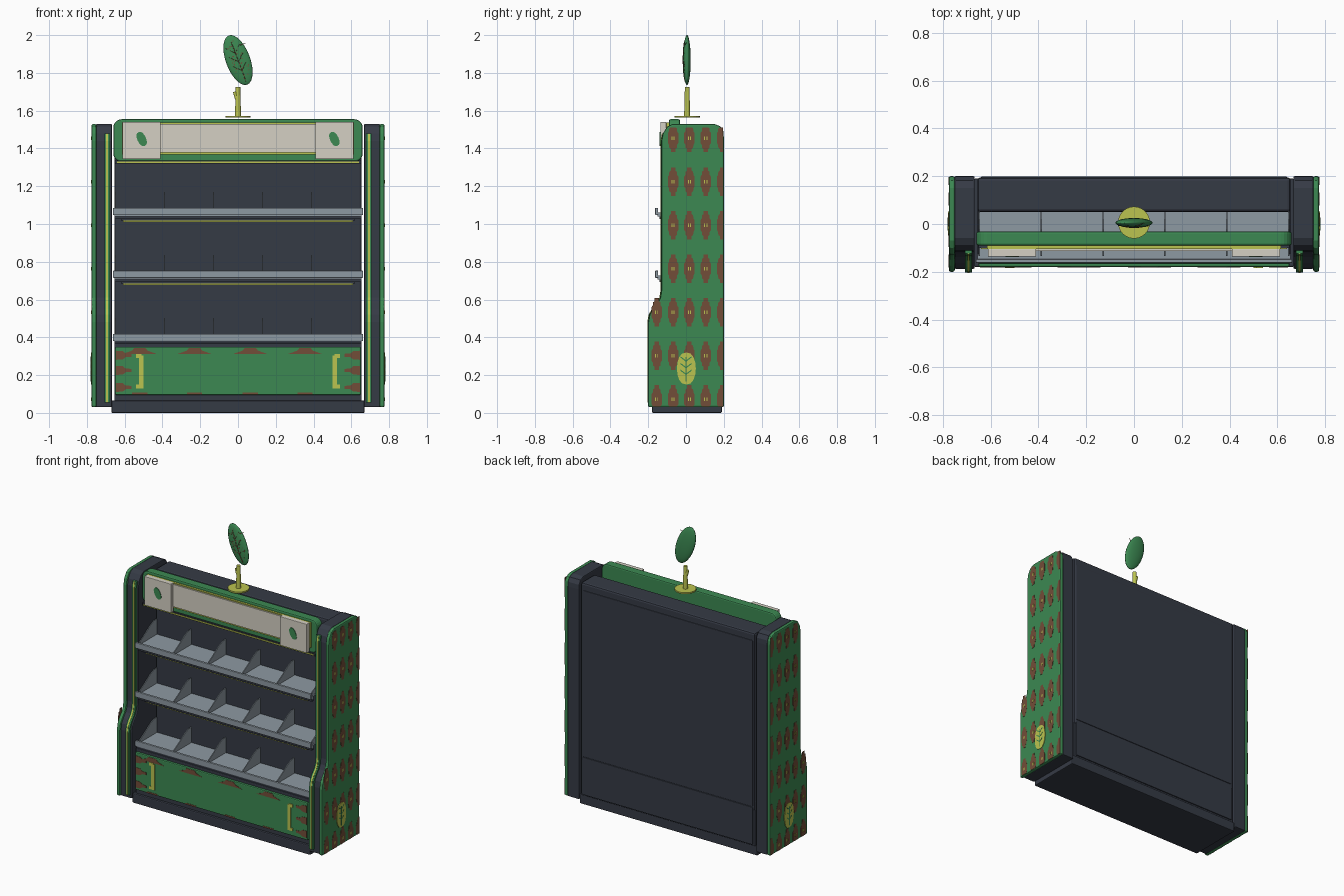
import bpy, bmesh, math, random
from mathutils import Vector, Matrix

cube = bpy.data.objects.get("Cube")
if cube:
    bpy.data.objects.remove(cube, do_unlink=True)


def material(name, rgb):
    m = bpy.data.materials.new(name)
    m.use_nodes = True
    m.diffuse_color = (*rgb, 1)
    m.node_tree.nodes["Principled BSDF"].inputs["Base Color"].default_value = (*rgb, 1)
    return m


GREEN = material("leaf green", (0.045, 0.25, 0.085))
DARK = material("charcoal", (0.036, 0.043, 0.06))
GREY = material("shelf grey", (0.27, 0.32, 0.36))
CREAM = material("cream", (0.66, 0.63, 0.55))
YELLOW = material("yellow green", (0.5, 0.55, 0.08))
BROWN = material("brown", (0.17, 0.075, 0.04))


def finish(bm, name, mat, bevel=0, smooth=False):
    bmesh.ops.recalc_face_normals(bm, faces=bm.faces)
    me = bpy.data.meshes.new(name)
    bm.to_mesh(me)
    bm.free()
    me.materials.append(mat)
    for p in me.polygons:
        p.use_smooth = smooth
    ob = bpy.data.objects.new(name, me)
    bpy.context.collection.objects.link(ob)
    if bevel:
        mod = ob.modifiers.new("soft edges", "BEVEL")
        mod.width, mod.segments = bevel, 2
        mod.limit_method, mod.angle_limit = "ANGLE", math.radians(40)
    return ob


def prism(name, polys, axis, a, b, mat, bevel=0):
    """Extrude 2D outlines from a to b along x (points are y, z) or y (points are x, z)."""
    bm = bmesh.new()
    for pts in polys:
        rings = []
        for d in (a, b):
            rings.append([bm.verts.new((d, u, v) if axis == "x" else (u, d, v)) for u, v in pts])
        n = len(pts)
        bm.faces.new(rings[0])
        bm.faces.new(rings[1][::-1])
        for i in range(n):
            j = (i + 1) % n
            bm.faces.new((rings[0][i], rings[0][j], rings[1][j], rings[1][i]))
    return finish(bm, name, mat, bevel)


def rect(u0, u1, v0, v1):
    return [(u0, v0), (u1, v0), (u1, v1), (u0, v1)]


def box(name, x, y, z, mat, bevel=0):
    return prism(name, [rect(*x, *z)], "y", *y, mat, bevel)


def rounded(u0, u1, v0, v1, r):
    pts = []
    for k, (u, v) in enumerate([(u1 - r, v1 - r), (u0 + r, v1 - r), (u0 + r, v0 + r), (u1 - r, v0 + r)]):
        for i in range(6):
            t = math.pi / 2 * (k + i / 5)
            pts.append((u + r * math.cos(t), v + r * math.sin(t)))
    return pts


def leaf(u, v, w, h, tilt=0):
    """Pointed leaf outline."""
    half = [(w * math.sin(math.pi * i / 8) ** 0.8, h * math.cos(math.pi * i / 8)) for i in range(9)]
    pts = half + [(-p, q) for p, q in half[-2:0:-1]]
    c, s = math.cos(tilt), math.sin(tilt)
    return [(u + p * c - q * s, v + p * s + q * c) for p, q in pts]


# Stepped front edge shared by the side panels and their trim
front = [(-.2, .03), (-.2, .48), (-.193, .52), (-.175, .55), (-.15, .58), (-.136, .61),
         (-.13, .65), (-.13, 1.44), (-.122, 1.48), (-.1, 1.515), (-.07, 1.53)]
back = [(.15, 1.53), (.182, 1.517), (.198, 1.49), (.2, 1.46), (.2, .03)]


def front_strip(d0, d1):
    mid = [(-.2, .055)] + front[1:-2]
    return [(y + d0, z) for y, z in mid] + [(y + d1, z) for y, z in mid[::-1]]


# Repeating side motif
half = [(.012, .075), (.012, .058), (.02, .052), (.021, .036), (.028, .026)]
half += [(u, -v) for u, v in half[::-1]]
motif = half + [(-u, -v) for u, v in half]
motifs, dots = [], []
for row in range(7):
    z = .072 + .2305 * row
    for col in range(5):
        y = -.155 + .0865 * col
        if col == 0 and row > 2:
            continue
        motifs.append([(min(y + u, .197), max(.034, min(z + v, 1.512))) for u, v in motif])
        if col < 4:
            dots += [rect(y - .008, y - .003, z - .009, z + .009),
                     rect(y + .003, y + .008, z - .009, z + .009)]

# Side panels, mirrored
veins = [rect(-.0025, .0035, .165, .295)]
for z in (.2, .235, .27):
    for k in (-1, 1):
        veins.append([(0, z), (k * .028, z + .022), (k * .028, z + .029), (0, z + .008)])
for s, side in ((1, "left"), (-1, "right")):
    prism(side + "_side_core", [[(y + .012, z) for y, z in front] + back], "x", s * .667, s * .752, DARK, .006)
    prism(side + "_side_panel", [front + back], "x", s * .75, s * .775, GREEN, .008)
    prism(side + "_front_trim", [front_strip(-.002, .02)], "x", s * .678, s * .707, GREEN)
    prism(side + "_front_light", [front_strip(-.005, .0)], "x", s * .688, s * .698, YELLOW)
    prism(side + "_motifs", motifs, "x", s * .774, s * .7762, BROWN)
    prism(side + "_motif_dots", dots, "x", s * .775, s * .777, YELLOW)
    prism(side + "_leaf_badge", [leaf(.002, .235, .05, .085)], "x", s * .775, s * .779, YELLOW)
    prism(side + "_leaf_veins", veins, "x", s * .778, s * .78, GREEN)

# Cabinet body
box("base", (-.67, .67), (-.18, .19), (0, .065), DARK, .006)
box("lower_cabinet", (-.655, .655), (-.165, .19), (.06, .37), DARK, .005)
box("back_wall", (-.655, .655), (.05, .195), (.3, 1.51), DARK, .012)
box("back_cover", (-.64, .64), (.19, .199), (.33, 1.46), DARK, .004)
box("back_lower_cover", (-.64, .64), (.19, .199), (.07, .325), DARK, .003)
box("deck_lip", (-.655, .655), (-.16, -.12), (.355, .385), DARK, .004)

# Lower front panel with painted pattern
box("front_panel", (-.65, .65), (-.18, -.155), (.095, .35), GREEN, .006)
marks, brackets = [], []
for s in (-1, 1):
    for z in (.305, .225, .135):
        marks.append([(s * .645, z - .024), (s * .61, z - .022), (s * .595, z - .01), (s * .565, z - .008),
                      (s * .565, z + .008), (s * .595, z + .01), (s * .61, z + .022), (s * .645, z + .024)])
    brackets += [rect(s * .5, s * .525, .13, .305), rect(s * .51, s * .54, .13, .15),
                 rect(s * .51, s * .54, .29, .312)]
for x in (-.52, -.23, .065, .355):
    marks.append([(x - .09, .312), (x + .09, .312), (x + .04, .33), (x + .03, .344), (x - .03, .344), (x - .04, .33)])
    marks.append(rect(x - .04, x + .04, .097, .107))
prism("front_panel_marks", marks, "y", -.182, -.178, BROWN)
prism("front_panel_brackets", brackets, "y", -.184, -.178, YELLOW)

# Shelves: tray, lip, rail, light and sloping dividers
for n, z in enumerate((.38, .715, 1.048), 1):
    box(f"shelf_{n}_tray", (-.652, .652), (-.135, .052), (z + .005, z + .018), GREY)
    box(f"shelf_{n}_lip", (-.662, .662), (-.163, -.147), (z, z + .038), GREY, .003)
    box(f"shelf_{n}_lip_foot", (-.655, .655), (-.15, -.125), (z - .008, z + .012), GREY)
    if n > 1:
        box(f"shelf_{n}_rail", (-.655, .655), (-.14, -.125), (z - .022, z - .006), DARK)
        box(f"shelf_{n}_under_rail", (-.62, .62), (-.13, -.09), (z - .03, z + .006), DARK)
        box(f"shelf_{n}_light", (-.61, .61), (-.125, -.1), (z - .037, z - .029), YELLOW)
    profile = [(-.135, z + .01), (.05, z + .01), (.05, z + .122), (.02, z + .122),
               (-.02, z + .105), (-.09, z + .06), (-.135, z + .035)]
    for i in range(6):
        x = -.648 + .2592 * i
        prism(f"shelf_{n}_divider_{i + 1}", [profile], "x", x - .003, x + .003, GREY)

# Header sign
prism("header", [rounded(-.66, .66, 1.33, 1.555, .045)], "y", -.09, -.032, GREEN, .008)
box("header_underside", (-.65, .65), (-.1, -.04), (1.318, 1.335), DARK)
box("header_lower_light", (-.64, .64), (-.104, -.09), (1.322, 1.33), YELLOW)
box("header_yellow_frame", (-.615, .615), (-.104, -.088), (1.367, 1.537), YELLOW)
box("header_sign", (-.6, .6), (-.112, -.1), (1.378, 1.53), CREAM)
for s, side in ((1, "left"), (-1, "right")):
    box(side + "_sign_plate", sorted((s * .41, s * .612)), (-.136, -.104), (1.343, 1.54), CREAM, .003)
    prism(side + "_sign_leaf", [leaf(s * .51, 1.45, .023, .04, .45)], "y", -.139, -.135, GREEN)


# Topper: disc, stem, bud and big leaf
def cylinder(name, r0, r1, a, b, mat):
    a, b = Vector(a), Vector(b)
    bm = bmesh.new()
    rot = (b - a).to_track_quat("Z", "Y").to_matrix().to_4x4()
    bmesh.ops.create_cone(bm, cap_ends=True, segments=24, radius1=r0, radius2=r1,
                          depth=(b - a).length, matrix=Matrix.Translation((a + b) / 2) @ rot)
    return finish(bm, name, mat)


def ellipsoid(name, centre, size, tilt, mat):
    bm = bmesh.new()
    bmesh.ops.create_uvsphere(bm, u_segments=32, v_segments=20, radius=1,
                              matrix=Matrix.Translation(centre) @ Matrix.Rotation(tilt, 4, "Y")
                              @ Matrix.Diagonal((*size, 1)))
    return finish(bm, name, mat, smooth=True)


cylinder("topper_disc", .067, .067, (0, .006, 1.563), (0, .006, 1.573), YELLOW)
cylinder("topper_stem", .016, .012, (0, .006, 1.57), (0, .006, 1.725), YELLOW)
cylinder("topper_bud", .013, .007, (-.004, .006, 1.665), (-.02, .006, 1.7), YELLOW)
tilt = -.36
ellipsoid("topper_leaf", (0, .005, 1.868), (.064, .02, .139), tilt, GREEN)

# Veins and speckles on the leaf front
spin = Matrix.Translation((0, .005, 1.868)) @ Matrix.Rotation(tilt, 4, "Y")


def on_leaf(u, v):
    d = max(0, 1 - (u / .064) ** 2 - (v / .139) ** 2)
    return spin @ Vector((u, -.02 * math.sqrt(d) - .001, v))


for i in range(8):
    cylinder(f"leaf_midrib_{i + 1}", .0016, .0016, on_leaf(0, -.12 + .028 * i), on_leaf(0, -.092 + .028 * i), BROWN)
for i, v in enumerate((-.06, -.01, .04)):
    for k in (-1, 1):
        cylinder(f"leaf_vein_{i}_{'left' if k > 0 else 'right'}", .0014, .001,
                 on_leaf(0, v), on_leaf(k * .04, v + .04), BROWN)
cylinder("leaf_twig", .002, .001, on_leaf(.04, .07), on_leaf(.072, .07), BROWN)
random.seed(4)
for i in range(36):
    t, r = random.uniform(0, math.tau), math.sqrt(random.random()) * .8
    p = on_leaf(.064 * r * math.cos(t), .139 * r * math.sin(t))
    cylinder(f"leaf_speckle_{i + 1}", .003, .003, p, p + Vector((0, .003, 0)), BROWN)
